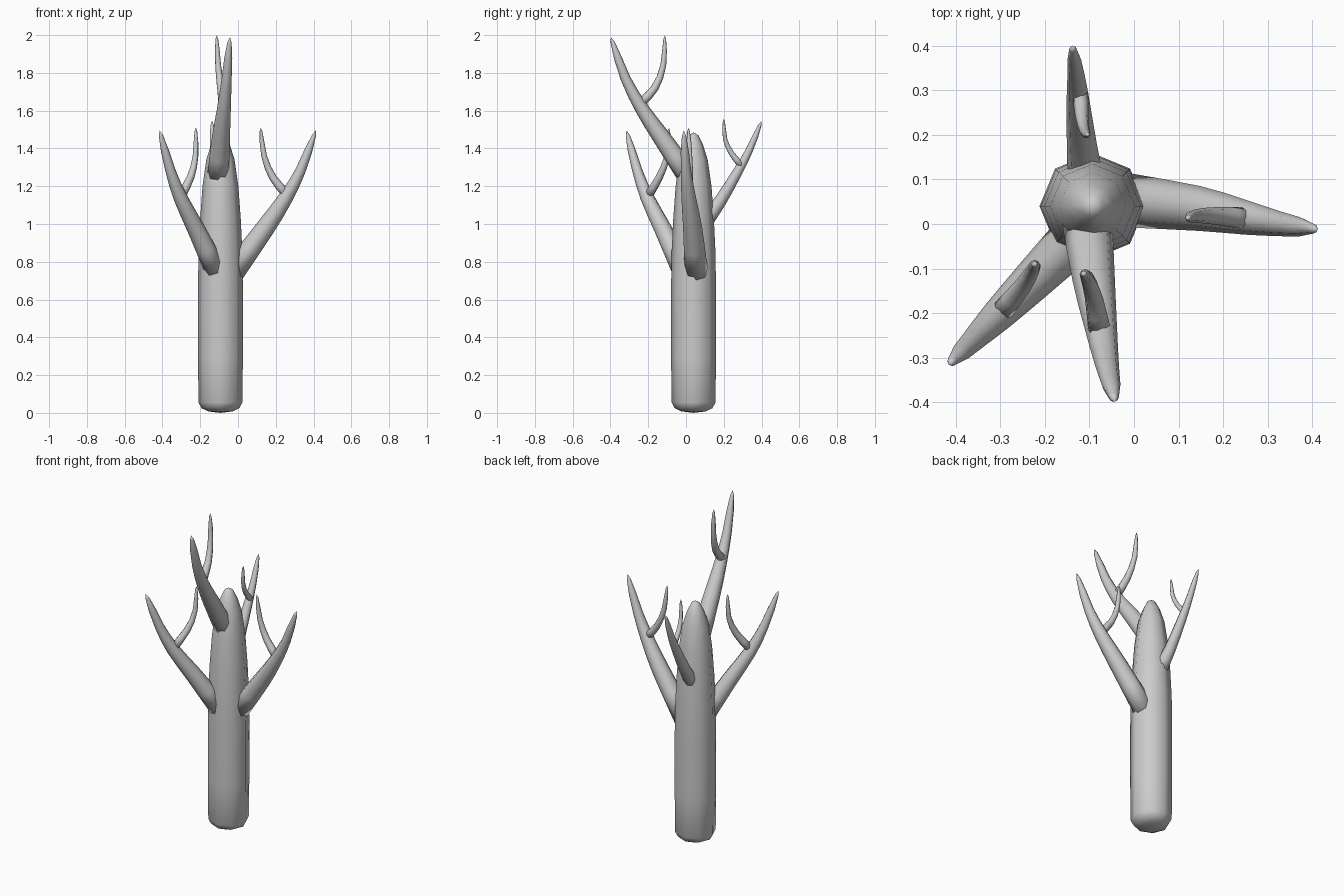
import bpy, bmesh, math
from mathutils import Vector

if "Cube" in bpy.data.objects:
    bpy.data.objects.remove(bpy.data.objects["Cube"])

SIDES = 8


def tube(name, points, radii, sides=SIDES):
    """Tapered tube swept through a few points, capped by a point at both ends if radius is 0."""
    pts = [Vector(p) for p in points]
    bm = bmesh.new()
    rings = []
    for i, (p, r) in enumerate(zip(pts, radii)):
        if r == 0:
            rings.append([bm.verts.new(p)])
            continue
        t = (pts[min(i + 1, len(pts) - 1)] - pts[max(i - 1, 0)]).normalized()
        u = (Vector((0, 1, 0)).cross(t) if abs(t.y) < 0.8 else t.cross(Vector((0, 0, 1)))).normalized()
        if i and rings and len(rings[-1]) > 1:
            u = (last_u - t * last_u.dot(t)).normalized()
        last_u = u
        v = t.cross(u)
        rings.append([bm.verts.new(p + r * (math.cos(a) * u + math.sin(a) * v))
                      for a in (2 * math.pi * k / sides for k in range(sides))])
    for a, b in zip(rings, rings[1:]):
        for k in range(sides):
            n = (k + 1) % sides
            if len(a) == 1:
                bm.faces.new((a[0], b[n], b[k]))
            elif len(b) == 1:
                bm.faces.new((a[k], a[n], b[0]))
            else:
                bm.faces.new((a[k], a[n], b[n], b[k]))
    if len(rings[0]) > 1:
        bm.faces.new(rings[0][::-1])
    bmesh.ops.recalc_face_normals(bm, faces=bm.faces)
    mesh = bpy.data.meshes.new(name)
    bm.to_mesh(mesh)
    bm.free()
    mesh.polygons.foreach_set("use_smooth", [True] * len(mesh.polygons))
    obj = bpy.data.objects.new(name, mesh)
    bpy.context.collection.objects.link(obj)
    return obj


def limb(name, points, r0, r1):
    """Branch: smooth curve through the points, tapering to a blunt tip."""
    p = [Vector(q) for q in points]
    p = [2 * p[0] - p[1]] + p + [2 * p[-1] - p[-2]]
    path = []
    for i in range(1, len(p) - 2):
        for t in (0, 0.5):
            a, b, c, d = p[i - 1:i + 3]
            path.append(0.5 * (2 * b + (c - a) * t + (2 * a - 5 * b + 4 * c - d) * t * t
                               + (3 * b - a - 3 * c + d) * t ** 3))
    path += [path[-1].lerp(p[-2], 0.75), p[-2]]
    n = len(path)
    radii = [r0 + (r1 - r0) * i / (n - 2) for i in range(n)]
    radii[-2] = r1 * 0.7
    radii[-1] = 0
    tube(name, path, radii)


# Trunk: straight column with rounded foot and pointed crown
profile = [(0, 0), (0.065, 0.008), (0.1, 0.025), (0.116, 0.055), (0.119, 0.3), (0.119, 0.65),
           (0.116, 0.85), (0.108, 1.02), (0.095, 1.2), (0.075, 1.34), (0.05, 1.42), (0.025, 1.47), (0, 1.485)]
tube("trunk", [(-0.093, 0.04, z) for r, z in profile], [r for r, z in profile])

# Main branches
limb("right_branch", [(-0.03, 0.055, 0.74), (0.145, 0.035, 0.98), (0.25, 0.015, 1.135),
                      (0.33, 0.0, 1.28), (0.412, -0.012, 1.495)], 0.062, 0.016)
limb("left_branch", [(-0.12, -0.02, 0.76), (-0.22, -0.12, 0.97), (-0.305, -0.205, 1.14),
                     (-0.36, -0.26, 1.29), (-0.415, -0.315, 1.495)], 0.058, 0.016)
limb("front_branch", [(-0.107, 0.02, 1.24), (-0.09, -0.13, 1.46), (-0.075, -0.23, 1.605),
                      (-0.06, -0.32, 1.77), (-0.043, -0.398, 1.99)], 0.058, 0.016)
limb("back_branch", [(-0.108, 0.1, 1.01), (-0.117, 0.18, 1.12), (-0.125, 0.27, 1.27),
                     (-0.13, 0.335, 1.39), (-0.138, 0.4, 1.545)], 0.041, 0.012)

# Twigs curling inward from each branch
limb("right_twig", [(0.26, 0.012, 1.155), (0.185, 0.018, 1.245), (0.138, 0.018, 1.36),
                    (0.12, 0.013, 1.51)], 0.025, 0.01)
limb("left_twig", [(-0.3, -0.2, 1.15), (-0.25, -0.14, 1.25), (-0.225, -0.1, 1.36),
                   (-0.223, -0.09, 1.51)], 0.025, 0.01)
limb("front_twig", [(-0.077, -0.24, 1.64), (-0.09, -0.165, 1.72), (-0.105, -0.12, 1.84),
                    (-0.113, -0.112, 2.0)], 0.026, 0.01)
limb("back_twig", [(-0.12, 0.293, 1.31), (-0.117, 0.24, 1.375), (-0.11, 0.207, 1.45),
                   (-0.104, 0.2, 1.555)], 0.018, 0.008)
